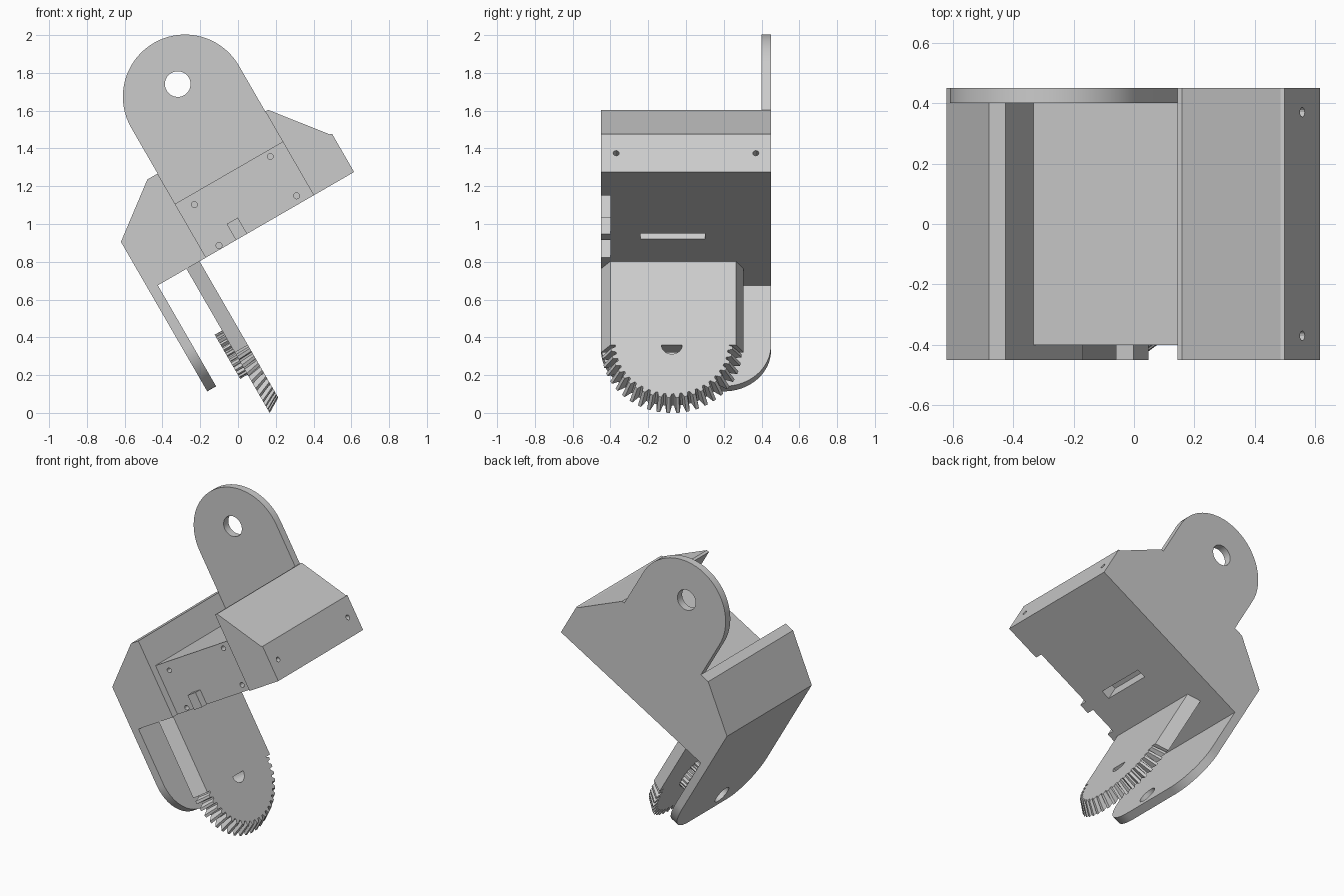
import bpy
import bmesh
from math import cos, sin, pi, radians
from mathutils import Matrix, Vector

if "Cube" in bpy.data.objects:
    bpy.data.objects.remove(bpy.data.objects["Cube"])

GREY = (0.6, 0.6, 0.6, 1)
grey = bpy.data.materials.new("light_grey_plastic")
grey.use_nodes = True
grey.diffuse_color = GREY
grey.node_tree.nodes["Principled BSDF"].inputs["Base Color"].default_value = GREY

# The whole bracket is drawn square in (u, y, v), then leaned over
TILT = Matrix.Rotation(radians(-30), 4, "Y")
BASE = 0.797                 # underside of the bracket
HALF = 0.45                  # half depth
PIVOT_Y, PIVOT_V = -0.075, 0.285


def loft(name, ring_a, ring_b):
    """Closed solid between two rings of matching points."""
    bm = bmesh.new()
    a = [bm.verts.new(TILT @ Vector(p)) for p in ring_a]
    b = [bm.verts.new(TILT @ Vector(p)) for p in ring_b]
    bm.faces.new(a)
    bm.faces.new(b)
    for i in range(len(a)):
        j = (i + 1) % len(a)
        bm.faces.new((a[i], a[j], b[j], b[i]))
    bmesh.ops.recalc_face_normals(bm, faces=bm.faces)
    mesh = bpy.data.meshes.new(name)
    bm.to_mesh(mesh)
    bm.free()
    ob = bpy.data.objects.new(name, mesh)
    bpy.context.collection.objects.link(ob)
    mesh.materials.append(grey)
    return ob


def along_y(name, pts, y0, y1):
    return loft(name, [(u, y0, v) for u, v in pts], [(u, y1, v) for u, v in pts])


def along_u(name, pts, u0, u1):
    return loft(name, [(u0, y, v) for y, v in pts], [(u1, y, v) for y, v in pts])


def rect(a0, b0, a1, b1):
    return [(a0, b0), (a1, b0), (a1, b1), (a0, b1)]


def arc(ca, cb, r, start=0, end=360, n=32):
    """Points on an arc; a full circle leaves out its repeated end."""
    steps = n if end - start == 360 else n + 1
    angles = [radians(start + (end - start) * i / n) for i in range(steps)]
    return [(ca + r * cos(t), cb + r * sin(t)) for t in angles]


def cut(ob, cutters):
    for c in cutters:
        c.hide_render = True
        mod = ob.modifiers.new("cut", "BOOLEAN")
        mod.operation = "DIFFERENCE"
        mod.solver = "EXACT"
        mod.object = c
        bpy.context.view_layer.objects.active = ob
        bpy.ops.object.modifier_apply(modifier=mod.name)
        bpy.data.objects.remove(c)


def smooth(ob):
    bpy.ops.object.select_all(action="DESELECT")
    ob.select_set(True)
    bpy.context.view_layer.objects.active = ob
    bpy.ops.object.shade_smooth_by_angle(angle=radians(25))


# Edges of the central box
LEFT, RIGHT, TOP = 0.265, 0.923, 1.125

# Central box with screw holes and a slot underneath
box = along_y("central_box", rect(LEFT, BASE, RIGHT, TOP), -0.40, 0.40)
screws = [(0.351, 1.07), (0.827, 1.09), (0.843, 0.84), (0.356, 0.818)]
cutters = [along_y("screw_cutter", arc(u, v, 0.016, n=12), -0.5, -0.3) for u, v in screws]
cutters.append(along_y("slot_cutter", rect(0.46, 0.7, 0.52, 0.9), -0.24, 0.10))
cut(box, cutters)

# Small clip on the front of the box
along_y("front_clip", rect(0.448, BASE, 0.516, 0.896), -HALF, -0.40)

# Tall rounded ear at the back, with a pivot hole
mid = (LEFT + RIGHT) / 2
ear = along_y("back_ear", [(LEFT, BASE), (RIGHT, BASE)]
              + arc(mid, 1.59, (RIGHT - LEFT) / 2, 0, 180, 36), 0.40, HALF)
cut(ear, [along_y("ear_cutter", arc(mid, 1.667, 0.068), 0.3, 0.6)])
smooth(ear)

# Sloped block on the left side, with screw holes in its end
block = along_y("sloped_block", [(RIGHT, BASE), (1.17, BASE), (1.17, 1.03), (1.157, 1.035),
                                 (0.94, 1.31), (RIGHT, 1.31)], -HALF, HALF)
cut(block, [along_u("end_cutter", arc(y, 0.912, 0.016, n=12), 1.07, 1.3)
            for y in (-0.37, 0.37)])

# Wing on the right side
ARM_OUT, ARM_IN = -0.084, -0.03
along_y("side_wing", [(ARM_OUT, BASE), (LEFT, BASE), (LEFT, 1.31), (0.202, 1.31),
                      (ARM_OUT, 1.094)], -HALF, HALF)

# Rounded arm hanging from the wing, with a pivot hole
r, low = 0.25, 0.18
arm = along_u("outer_arm", [(HALF, BASE), (-HALF, BASE)]
              + arc(-HALF + r, low + r, r, 180, 270, 16)
              + arc(HALF - r, low + r, r, 270, 360, 16), ARM_OUT, ARM_IN)
cut(arm, [along_u("arm_cutter", arc(PIVOT_Y, PIVOT_V, 0.06), -0.2, 0.1)])
smooth(arm)

# Inner arm with slanted edges, ending at the gear centre
BACK, FACE = 0.145, 0.225
wide = rect(-HALF, PIVOT_V, 0.305, BASE)
narrow = rect(-0.40, PIVOT_V, 0.265, BASE)
loft("inner_arm", [(BACK, y, v) for y, v in wide], [(FACE, y, v) for y, v in narrow])


def gear_ring(u, tip, root, teeth):
    """Toothed outline: two root points and two tip points per tooth."""
    pts = []
    for i in range(teeth):
        for step, rad in ((0, root), (0.25, root), (0.45, tip), (0.8, tip)):
            t = 2 * pi * (i + step) / teeth
            pts.append((u, PIVOT_Y + rad * cos(t), PIVOT_V + rad * sin(t)))
    return pts


# Bevel gear at the end of the inner arm
gear = loft("bevel_gear", gear_ring(BACK, 0.37, 0.325, 44), gear_ring(FACE, 0.322, 0.298, 44))
cut(gear, [along_u("gear_cutter", arc(PIVOT_Y, PIVOT_V, 0.055), 0.0, 0.4)])

# Small toothed hub behind the gear
hub = loft("toothed_hub", gear_ring(0.10, 0.135, 0.115, 24), gear_ring(BACK, 0.135, 0.115, 24))
cut(hub, [along_u("hub_cutter", arc(PIVOT_Y, PIVOT_V, 0.055), 0.0, 0.4)])
